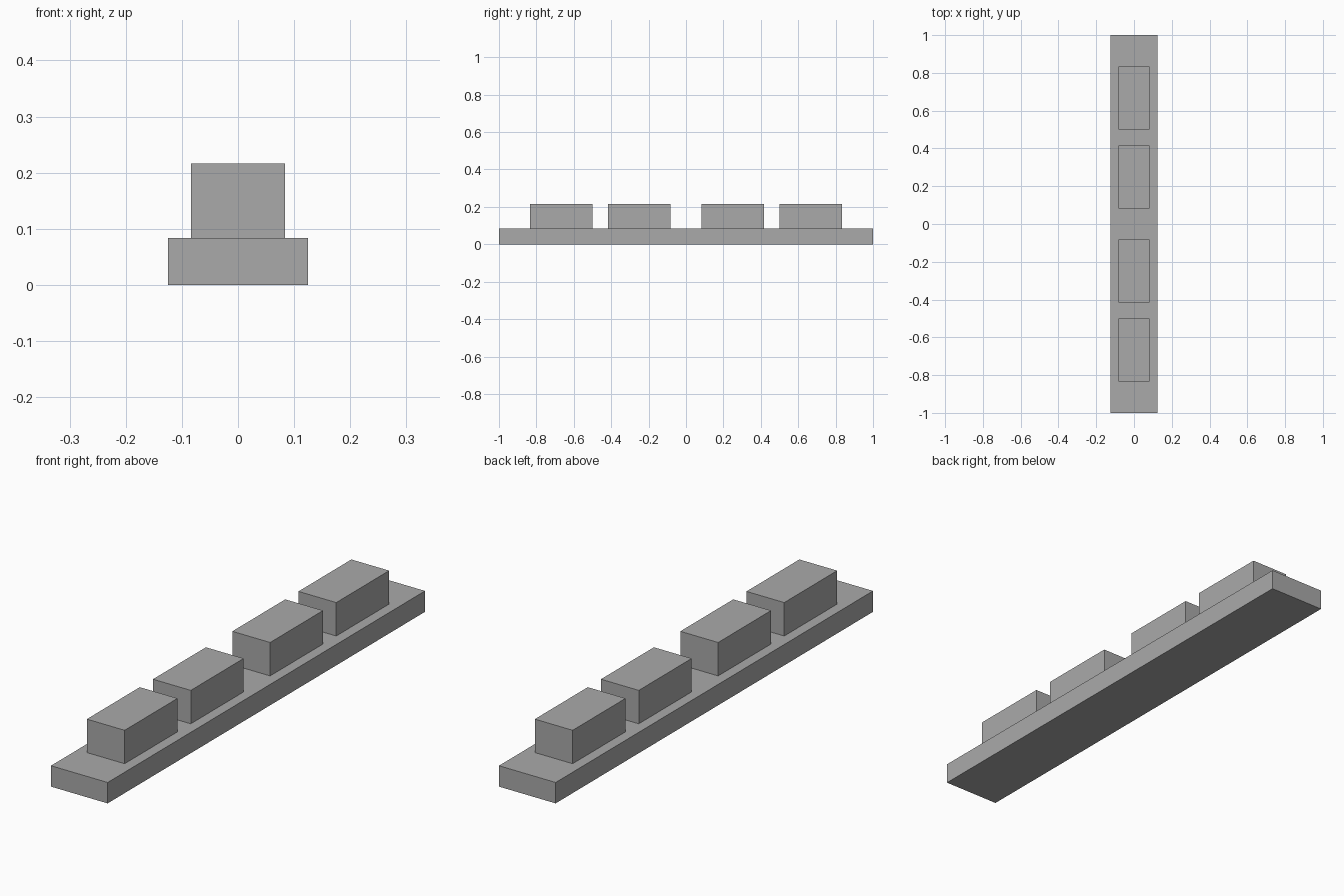
import bpy

# Remove the default object
cube = bpy.data.objects.get("Cube")
if cube:
    bpy.data.objects.remove(cube, do_unlink=True)

# Single grey material
grey = bpy.data.materials.new("plain_grey")
grey.use_nodes = True
colour = (0.4, 0.4, 0.4, 1)
grey.diffuse_color = colour
grey.node_tree.nodes["Principled BSDF"].inputs["Base Color"].default_value = colour

U = 1 / 12  # modular unit


def box(name, size, y, bottom):
    """Box given in modular units, resting at the given height."""
    bpy.ops.mesh.primitive_cube_add(size=1, location=(0, y * U, (bottom + size[2] / 2) * U))
    ob = bpy.context.object
    ob.name = name
    ob.scale = [s * U for s in size]
    bpy.ops.object.transform_apply(location=False, rotation=False, scale=True)
    ob.data.materials.append(grey)
    return ob


# Long base plank
box("base_plank", (3, 24, 1), 0, 0)

# Two pairs of raised blocks, mirrored front to back
for side, end in ((-1, "front"), (1, "back")):
    for y, place in ((3, "inner"), (8, "outer")):
        box(f"{end}_{place}_block", (2, 4, 1.6), side * y, 1)
